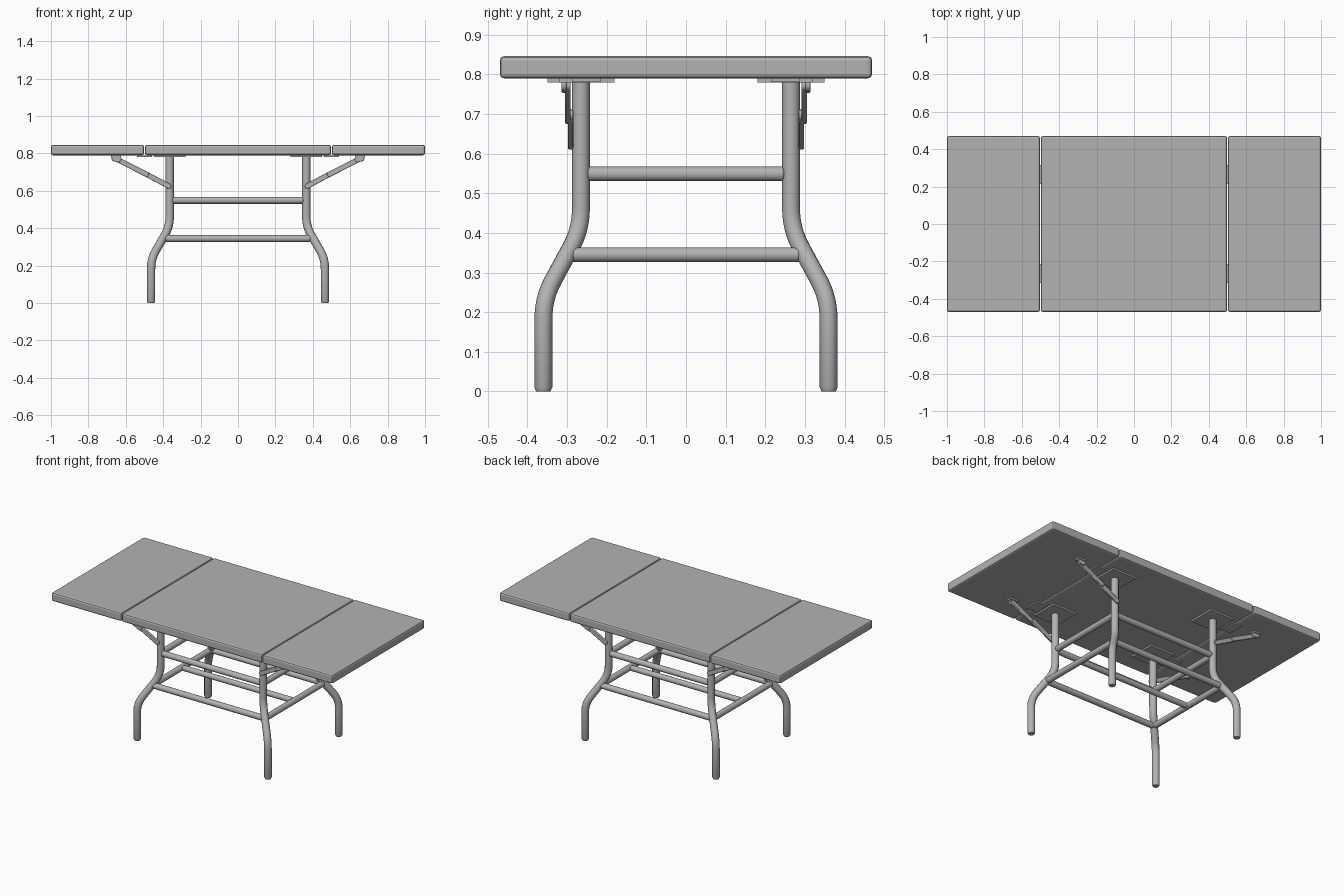
import bpy, math
from mathutils import Vector

if "Cube" in bpy.data.objects:
    bpy.data.objects.remove(bpy.data.objects["Cube"])

grey = bpy.data.materials.new("light grey")
grey.diffuse_color = (0.45, 0.45, 0.45, 1)
grey.use_nodes = True
grey.node_tree.nodes["Principled BSDF"].inputs["Base Color"].default_value = grey.diffuse_color


def finish(ob, name, bevel=0, segments=1, smooth=False):
    ob.name = name
    ob.data.materials.append(grey)
    if bevel:
        m = ob.modifiers.new("bevel", 'BEVEL')
        m.width, m.segments, m.limit_method = bevel, segments, 'ANGLE'
    if smooth:
        bpy.ops.object.select_all(action='DESELECT')
        ob.select_set(True)
        bpy.context.view_layer.objects.active = ob
        bpy.ops.object.shade_smooth_by_angle(angle=math.radians(40))
    return ob


def box(name, lo, hi, bevel=0, segments=1):
    lo, hi = Vector(lo), Vector(hi)
    bpy.ops.mesh.primitive_cube_add(size=1, location=(lo + hi) / 2)
    ob = bpy.context.object
    ob.scale = [abs(v) for v in hi - lo]
    bpy.ops.object.transform_apply(location=False, rotation=False)
    return finish(ob, name, bevel, segments)


def bar(name, a, b, radius, bevel=0.006):
    a, b = Vector(a), Vector(b)
    bpy.ops.mesh.primitive_cylinder_add(vertices=20, radius=radius, depth=(b - a).length,
                                        location=(a + b) / 2)
    ob = bpy.context.object
    ob.rotation_euler = (b - a).to_track_quat('Z', 'Y').to_euler()
    return finish(ob, name, bevel, 2, True)


def rounded_path(points, radius, steps=6):
    # replaces each inner corner with a quadratic bend
    pts = [Vector(p) for p in points]
    out = [pts[0]]
    for p, c, n in zip(pts, pts[1:], pts[2:]):
        a = c + (p - c).normalized() * radius
        b = c + (n - c).normalized() * radius
        for i in range(steps + 1):
            t = i / steps
            out.append(a * (1 - t) ** 2 + c * 2 * t * (1 - t) + b * t * t)
    return out + [pts[-1]]


def tube(name, path, radius):
    cu = bpy.data.curves.new(name, 'CURVE')
    cu.dimensions = '3D'
    cu.bevel_depth, cu.bevel_resolution, cu.use_fill_caps = radius, 4, True
    sp = cu.splines.new('POLY')
    sp.points.add(len(path) - 1)
    for i, p in enumerate(path):
        sp.points[i].co = (*p, 1)
        # slightly tapered foot
        sp.points[i].radius = 0.8 if p.z < 0.001 else 1
    ob = bpy.data.objects.new(name, cu)
    bpy.context.collection.objects.link(ob)
    bpy.ops.object.select_all(action='DESELECT')
    ob.select_set(True)
    bpy.context.view_layer.objects.active = ob
    bpy.ops.object.convert(target='MESH')
    return finish(bpy.context.object, name, smooth=True)


def strap(name, a, b, y, thick, width):
    # flat bar with round ends, lying in a plane of constant y
    (ax, az), (bx, bz) = a, b
    ang = math.atan2(bz - az, bx - ax)
    ring = []
    for (cx, cz), start in ((b, ang - math.pi / 2), (a, ang + math.pi / 2)):
        for i in range(9):
            t = start + math.pi * i / 8
            ring.append((cx + width / 2 * math.cos(t), cz + width / 2 * math.sin(t)))
    n = len(ring)
    verts = [(x, y + s * thick / 2, z) for s in (-1, 1) for x, z in ring]
    faces = [tuple(range(n)), tuple(range(2 * n - 1, n - 1, -1))]
    faces += [(i, n + i, n + (i + 1) % n, (i + 1) % n) for i in range(n)]
    me = bpy.data.meshes.new(name)
    me.from_pydata(verts, [], faces)
    ob = bpy.data.objects.new(name, me)
    bpy.context.collection.objects.link(ob)
    return finish(ob, name, 0.003, 2, True)


# Table top: centre panel and two hinged leaves
box("centre_panel", (-0.498, -0.47, 0.79), (0.498, 0.47, 0.846), 0.011, 2)
for s, side in ((-1, "left"), (1, "right")):
    box(side + "_leaf", (s * 0.502, -0.47, 0.79), (s, 0.47, 0.846), 0.011, 2)

# Legs, mounting plates, hinges and folding braces at each corner
for sx in (-1, 1):
    for sy in (-1, 1):
        tag = ("left" if sx < 0 else "right") + ("_front" if sy < 0 else "_back")
        low, high = (sx * 0.465, sy * 0.36), (sx * 0.365, sy * 0.265)
        path = rounded_path([(*low, 0.01), (*low, 0.235), (*high, 0.41), (*high, 0.785)], 0.055)
        tube(tag + "_leg", [Vector((*low, 0))] + path, 0.0225)
        box(tag + "_mount_plate", (sx * 0.28, sy * 0.18, 0.78), (sx * 0.45, sy * 0.35, 0.791))
        box(tag + "_hinge", (sx * 0.46, sy * 0.215, 0.782), (sx * 0.54, sy * 0.315, 0.791))
        strap(tag + "_lower_brace", (sx * 0.37, 0.625), (sx * 0.505, 0.697), sy * 0.291, 0.014, 0.028)
        strap(tag + "_upper_brace", (sx * 0.49, 0.689), (sx * 0.655, 0.772), sy * 0.298, 0.014, 0.028)
        box(tag + "_brace_bracket", (sx * 0.625, sy * 0.285, 0.78), (sx * 0.68, sy * 0.32, 0.791))
        strap(tag + "_brace_pivot", (sx * 0.64, 0.77), (sx * 0.66, 0.774), sy * 0.308, 0.012, 0.034)

# Stretchers: an upper and a lower ring
for level, x, y, z in (("upper", 0.35, 0.248, 0.549), ("lower", 0.39, 0.288, 0.345)):
    lx, ly = (0.365, 0.265) if level == "upper" else (0.4, 0.298)
    for s in (-1, 1):
        bar(level + "_long_stretcher", (-x, s * ly, z), (x, s * ly, z), 0.0185)
        bar(level + "_short_stretcher", (s * lx, -y, z), (s * lx, y, z), 0.0185)
# Middle stretcher between the lower short bars
bar("middle_stretcher", (-0.39, 0, 0.345), (0.39, 0, 0.345), 0.0175)
